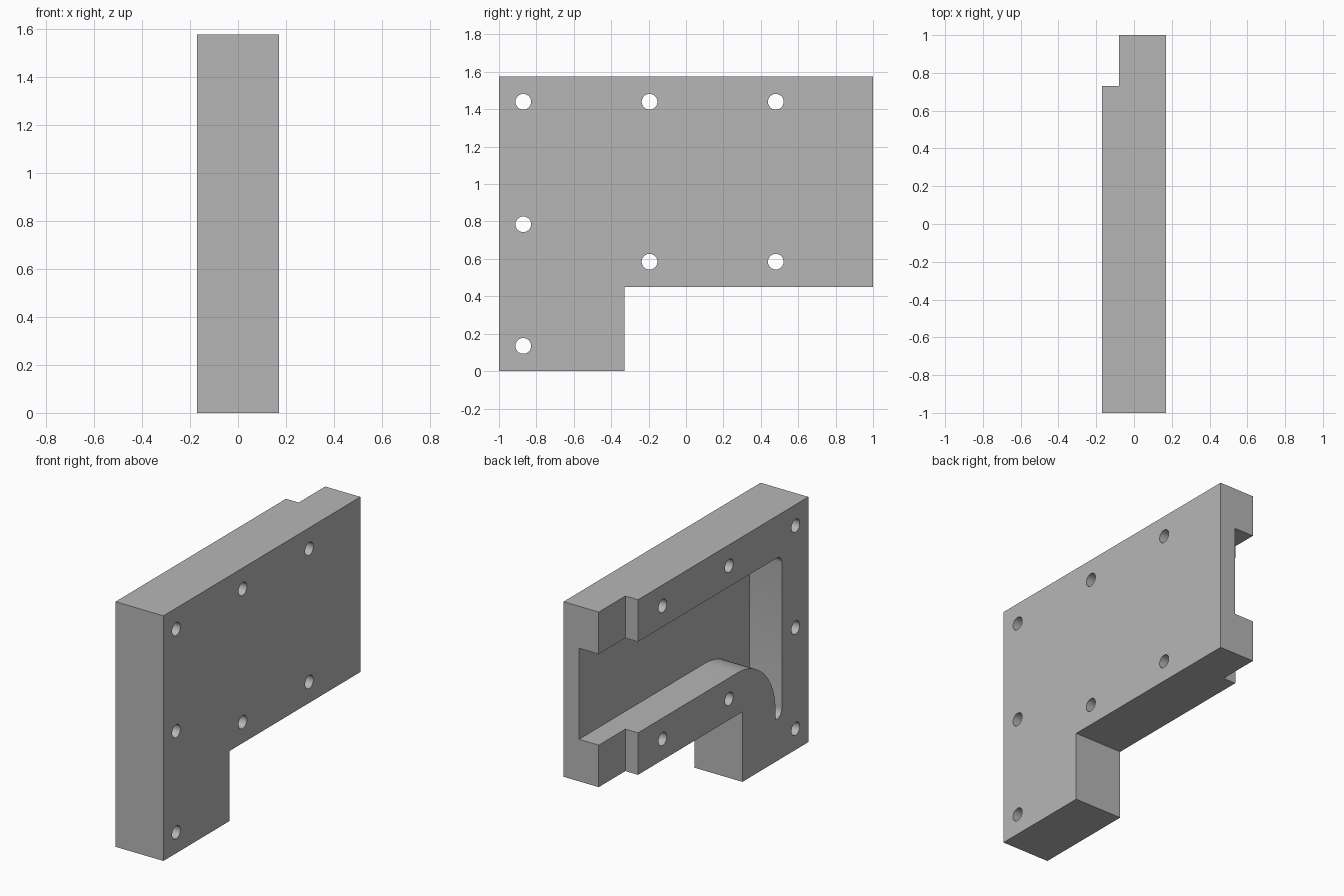
import bpy, bmesh
from math import sin, cos, pi, radians

cube = bpy.data.objects.get("Cube")
if cube:
    bpy.data.objects.remove(cube, do_unlink=True)

grey = bpy.data.materials.new("plain grey")
grey.use_nodes = True
grey.diffuse_color = (0.47, 0.47, 0.47, 1)
grey.node_tree.nodes["Principled BSDF"].inputs["Base Color"].default_value = (0.47, 0.47, 0.47, 1)

HALF = 0.17            # half thickness
TOP, STEP = 1.575, 0.45
WALL = 0.27            # rim width around the channel


def prism(name, outline, x0, x1):
    """Extrude a (y, z) outline along x."""
    bm = bmesh.new()
    face = bm.faces.new([bm.verts.new((x0, y, z)) for y, z in outline])
    ext = bmesh.ops.extrude_face_region(bm, geom=[face])
    bmesh.ops.translate(bm, vec=(x1 - x0, 0, 0),
                        verts=[v for v in ext["geom"] if isinstance(v, bmesh.types.BMVert)])
    bmesh.ops.recalc_face_normals(bm, faces=bm.faces)
    mesh = bpy.data.meshes.new(name)
    bm.to_mesh(mesh)
    bm.free()
    mesh.materials.append(grey)
    obj = bpy.data.objects.new(name, mesh)
    bpy.context.collection.objects.link(obj)
    return obj


def arc(y, z, r, start, end, steps):
    angles = [radians(start + (end - start) * i / steps) for i in range(steps + 1)]
    return [(y + r * cos(a), z + r * sin(a)) for a in angles]


# L-shaped body
body = prism("mould_half", [(-1, 0), (-0.33, 0), (-0.33, STEP), (1, STEP), (1, TOP), (-1, TOP)],
             -HALF, HALF)

# Channel running from the open back end, bending down into the leg
end, low, high, fillet, bend = -1 + WALL, STEP + WALL, TOP - WALL, 0.05, 0.385
channel = [(1.2, low), (1.2, high)]
channel += arc(end + fillet, high - fillet, fillet, 90, 180, 6)
channel += arc(end + fillet, WALL + fillet, fillet, 180, 270, 6)
channel += [(-0.665, WALL)]
channel += arc(-0.665 + bend, low - bend, bend, 180, 90, 24)
cutters = [prism("channel_cutter", channel, -0.4, 0.06)]

# Step across the open end
cutters.append(prism("step_cutter", [(0.73, -0.2), (1.2, -0.2), (1.2, 2), (0.73, 2)], -0.4, -0.08))

# Bolt holes
holes = [(y, z) for y in (-0.195, 0.48) for z in (0.585, 1.44)]
holes += [(-0.87, z) for z in (0.135, 0.785, 1.44)]
for y, z in holes:
    cutters.append(prism("bolt_hole_cutter", arc(y, z, 0.042, 0, 360, 32)[:-1], -0.4, 0.4))

for cutter in cutters:
    cut = body.modifiers.new(cutter.name, 'BOOLEAN')
    cut.operation = 'DIFFERENCE'
    cut.solver = 'EXACT'
    cut.object = cutter

# Bake the cuts, then drop the cutters
bpy.context.view_layer.update()
result = bpy.data.meshes.new_from_object(body.evaluated_get(bpy.context.evaluated_depsgraph_get()))
body.modifiers.clear()
body.data = result
for cutter in cutters:
    bpy.data.objects.remove(cutter, do_unlink=True)

bpy.ops.object.select_all(action='DESELECT')
body.select_set(True)
bpy.context.view_layer.objects.active = body
bpy.ops.object.shade_smooth_by_angle(angle=radians(30))
